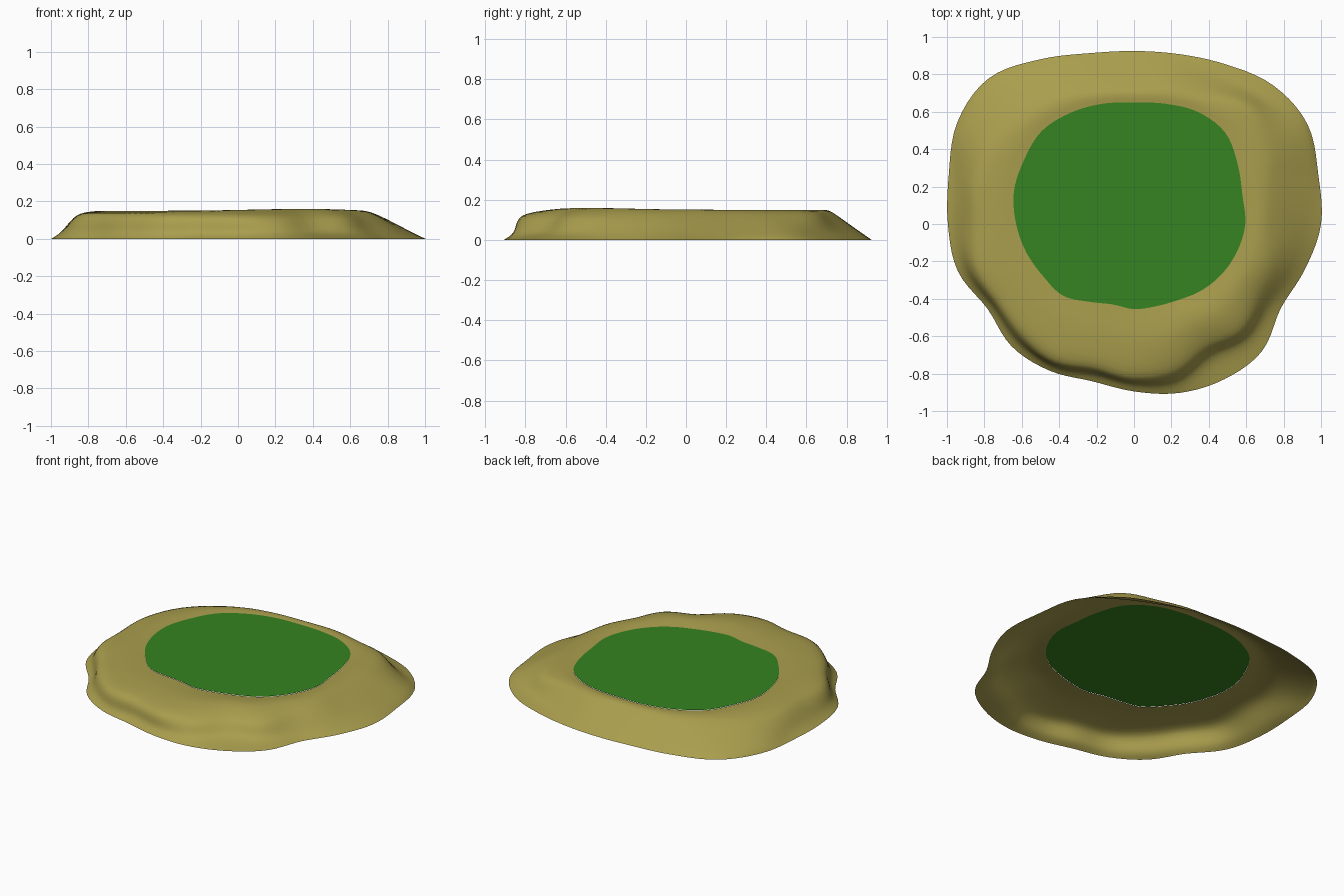
import bpy, bmesh
from math import sin, cos, tau, radians

if "Cube" in bpy.data.objects:
    bpy.data.objects.remove(bpy.data.objects["Cube"])

SEGMENTS = 120
STEPS = 5
GRASS_HEIGHT = 0.149

# One entry per 15 degrees, counter-clockwise from +x
SHORE = [1, 1.02, 1.07, 1.05, .985, .94, .925, .945, 1.015, 1.1, 1.09, 1.025,
         .995, .975, .905, .925, .905, .87, .895, .935, .96, .965, .905, .945]
GRASS = [.595, .6, .64, .69, .69, .665, .65, .665, .685, .7, .68, .665,
         .63, .595, .56, .54, .48, .445, .455, .455, .47, .505, .54, .57]
# Distance from the shore to the foot and to the top of the bank
FOOT = [.08, .06, .05, .09, .08, .05, .05, .05, .05, .05, .04, .05,
        .05, .04, .03, .04, .03, .04, .04, .06, .13, .1, .06, .06]
BANK = [.25, .24, .22, .17, .18, .17, .18, .18, .2, .24, .2, .14,
        .14, .1, .07, .09, .07, .08, .08, .13, .21, .17, .15, .18]


def spline(a, b, c, d, t):
    """Smooth value between b and c."""
    return b + t / 2 * (c - a + t * (2 * a - 5 * b + 4 * c - d + t * (3 * (b - c) + d - a)))


def around(values, angle):
    """Smooth closed interpolation of a table by angle."""
    n = len(values)
    place = angle / tau * n
    i = int(place)
    return spline(*(values[(i + k) % n] for k in (-1, 0, 1, 2)), place - i)


def bank_profile(angle):
    """Radius and height pairs from the shore up to the grass edge."""
    shore, grass = around(SHORE, angle), around(GRASS, angle)
    foot, top = shore - around(FOOT, angle), shore - around(BANK, angle)
    swell = max(0, cos(angle - radians(305))) ** 4
    crest = GRASS_HEIGHT + 0.01 * swell
    keys = [(shore, 0), (foot, .035), (top, .125 - .01 * swell),
            ((top + grass) / 2, crest), (grass, GRASS_HEIGHT - .002)]
    padded = [keys[0]] + keys + [keys[-1]]
    points = []
    for i in range(len(keys) - 1):
        for s in range(STEPS):
            points.append([spline(*(padded[i + k][axis] for k in range(4)), s / STEPS)
                           for axis in (0, 1)])
    return points + [keys[-1]]


def material(name, colour):
    mat = bpy.data.materials.new(name)
    mat.use_nodes = True
    mat.diffuse_color = colour
    bsdf = next(n for n in mat.node_tree.nodes if n.type == 'BSDF_PRINCIPLED')
    bsdf.inputs["Base Color"].default_value = colour
    return mat


def make_object(name, bm, mat):
    mesh = bpy.data.meshes.new(name)
    bm.to_mesh(mesh)
    bm.free()
    mesh.materials.append(mat)
    mesh.shade_smooth()
    obj = bpy.data.objects.new(name, mesh)
    bpy.context.collection.objects.link(obj)
    return obj


sand = material("sand", (.40, .34, .075, 1))
green = material("grass green", (.035, .23, .015, 1))
angles = [tau * i / SEGMENTS for i in range(SEGMENTS)]

# Sandy bank: an open shell lofted around the island
bm = bmesh.new()
columns = [[bm.verts.new((r * cos(a), r * sin(a), z)) for r, z in bank_profile(a)]
           for a in angles]
for i, column in enumerate(columns):
    following = columns[(i + 1) % SEGMENTS]
    for j in range(len(column) - 1):
        bm.faces.new((column[j], following[j], following[j + 1], column[j + 1]))
make_object("sandy_bank", bm, sand)

# Flat grass patch on top
bm = bmesh.new()
bm.faces.new([bm.verts.new((around(GRASS, a) * cos(a), around(GRASS, a) * sin(a), GRASS_HEIGHT))
              for a in angles])
make_object("grass_patch", bm, green)
